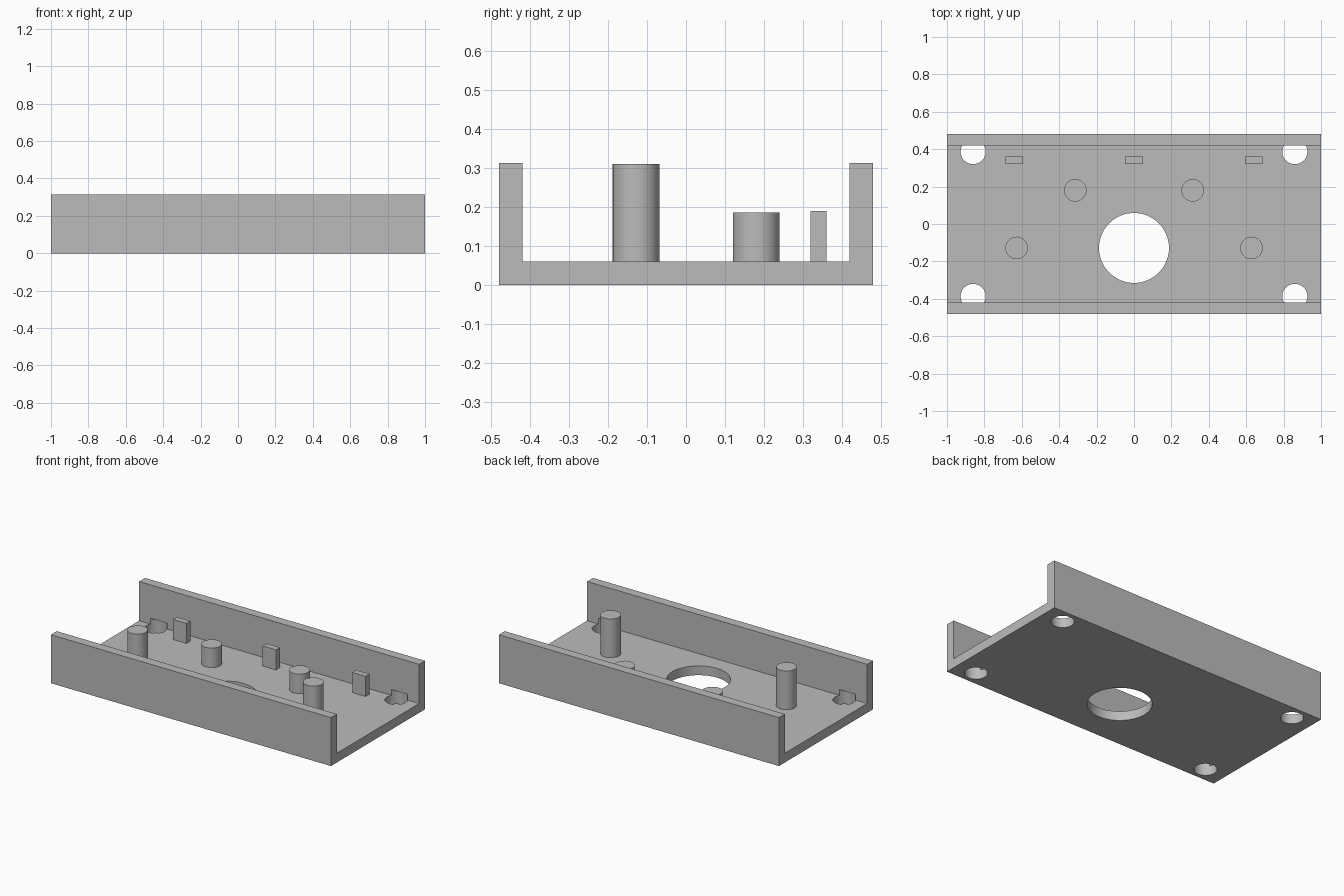
import bpy, bmesh
from mathutils import Matrix

cube = bpy.data.objects.get("Cube")
if cube:
    bpy.data.objects.remove(cube, do_unlink=True)

grey = bpy.data.materials.new("plain grey")
grey.use_nodes = True
colour = (0.5, 0.5, 0.5, 1)
grey.diffuse_color = colour
grey.node_tree.nodes["Principled BSDF"].inputs["Base Color"].default_value = colour

FLOOR, TOP = 0.06, 0.313
HALF_WIDTH, WALL = 0.48, 0.06


def finish(name, bm):
    bmesh.ops.recalc_face_normals(bm, faces=bm.faces)
    mesh = bpy.data.meshes.new(name)
    bm.to_mesh(mesh)
    bm.free()
    mesh.materials.append(grey)
    obj = bpy.data.objects.new(name, mesh)
    bpy.context.collection.objects.link(obj)
    return obj


def smooth(obj):
    bpy.ops.object.select_all(action="DESELECT")
    obj.select_set(True)
    bpy.context.view_layer.objects.active = obj
    bpy.ops.object.shade_smooth_by_angle()


def cylinder(name, x, y, radius, z0, z1):
    bm = bmesh.new()
    bmesh.ops.create_cone(bm, cap_ends=True, segments=64, radius1=radius, radius2=radius,
                          depth=z1 - z0, matrix=Matrix.Translation((x, y, (z0 + z1) / 2)))
    return finish(name, bm)


def box(name, x, y, size_x, size_y, z0, z1):
    bm = bmesh.new()
    place = Matrix.Translation((x, y, (z0 + z1) / 2))
    bmesh.ops.create_cube(bm, size=1, matrix=place @ Matrix.Diagonal((size_x, size_y, z1 - z0, 1)))
    return finish(name, bm)


# Channel: U profile extruded along x
inner = HALF_WIDTH - WALL
profile = [(-HALF_WIDTH, 0), (HALF_WIDTH, 0), (HALF_WIDTH, TOP), (inner, TOP),
           (inner, FLOOR), (-inner, FLOOR), (-inner, TOP), (-HALF_WIDTH, TOP)]
bm = bmesh.new()
section = bm.faces.new([bm.verts.new((-1, y, z)) for y, z in profile])
extruded = bmesh.ops.extrude_face_region(bm, geom=[section])["geom"]
bmesh.ops.translate(bm, vec=(2, 0, 0), verts=[v for v in extruded if isinstance(v, bmesh.types.BMVert)])
channel = finish("channel", bm)

# Holes: large centre opening and corner holes that notch the wall feet
cutters = [cylinder("centre_hole_cutter", 0, -0.128, 0.187, -0.1, 0.2)]
for sx in (-1, 1):
    for sy in (-1, 1):
        cutters.append(cylinder("corner_hole_cutter", sx * 0.86, sy * 0.387, 0.067, -0.1, 0.097))
for cutter in cutters:
    cutter.hide_render = True
    cut = channel.modifiers.new("hole", "BOOLEAN")
    cut.operation = "DIFFERENCE"
    cut.solver = "EXACT"
    cut.object = cutter
bpy.context.view_layer.objects.active = channel
for cut in list(channel.modifiers):
    bpy.ops.object.modifier_apply(modifier=cut.name)
for cutter in cutters:
    bpy.data.objects.remove(cutter, do_unlink=True)
smooth(channel)

# Posts: tall outer pair and short inner pair, seated in the floor
for side, sx in (("right", -1), ("left", 1)):
    smooth(cylinder(side + "_tall_post", sx * 0.628, -0.128, 0.06, FLOOR - 0.02, 0.31))
    smooth(cylinder(side + "_short_post", sx * 0.314, 0.18, 0.06, FLOOR - 0.02, 0.186))

# Row of upright tabs near the back wall
for name, x in (("right_tab", -0.64), ("centre_tab", 0), ("left_tab", 0.64)):
    box(name, x, 0.34, 0.095, 0.04, FLOOR - 0.02, 0.19)
